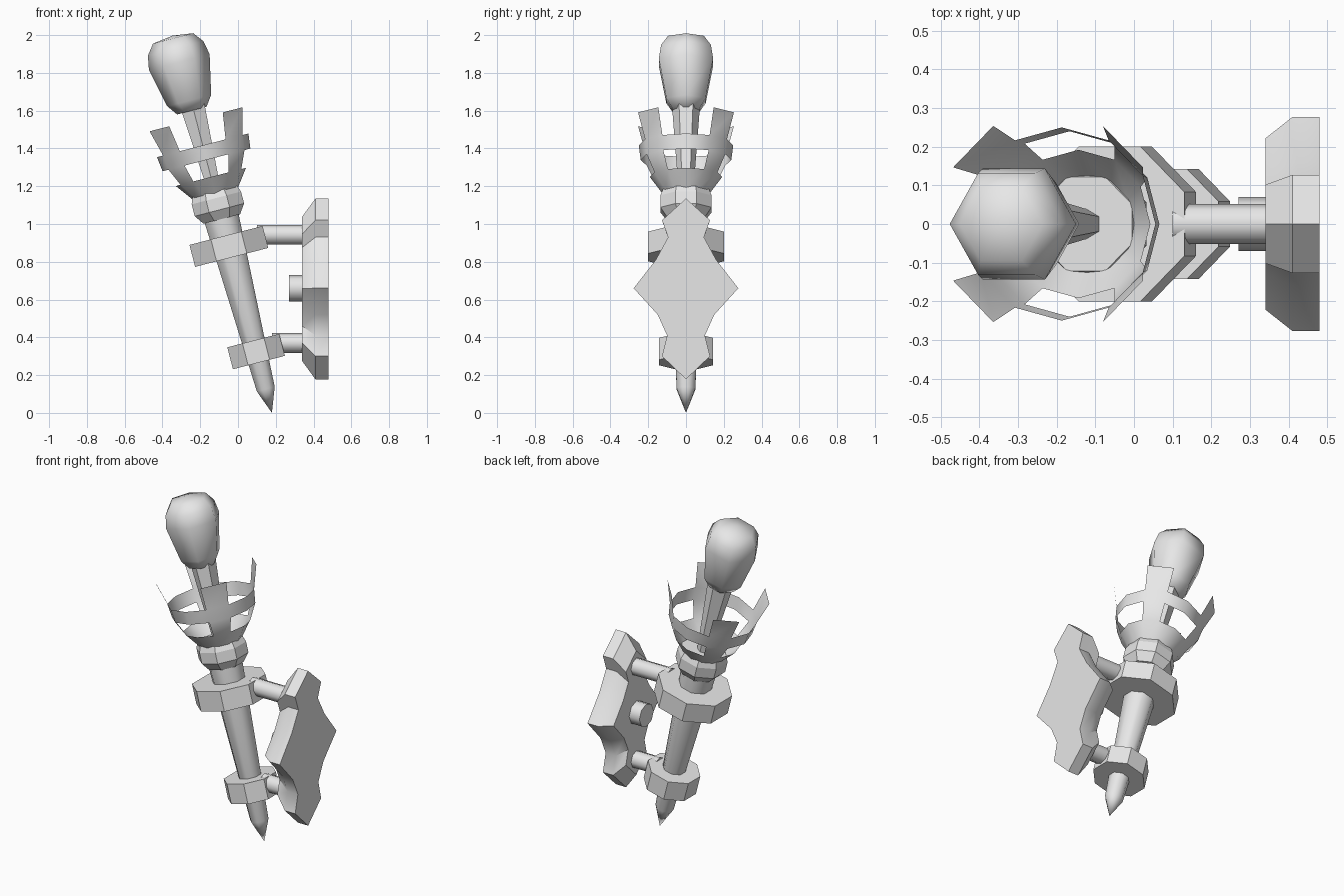
import bpy, bmesh, math
from mathutils import Matrix, Vector

cube = bpy.data.objects.get("Cube")
if cube:
    bpy.data.objects.remove(cube)

grey = bpy.data.materials.new("light_grey")
grey.use_nodes = True
grey.diffuse_color = (0.8, 0.8, 0.8, 1)
grey.node_tree.nodes["Principled BSDF"].inputs["Base Color"].default_value = (0.8, 0.8, 0.8, 1)

# The torch leans away from the wall plate
LEAN = Matrix.Translation((0.177, 0, 0.01)) @ Matrix.Rotation(math.radians(-14.5), 4, "Y")


def finish(name, bm, matrix, smooth):
    """Turn a bmesh into a named, shaded object."""
    mesh = bpy.data.meshes.new(name)
    bm.to_mesh(mesh)
    bm.free()
    mesh.materials.append(grey)
    obj = bpy.data.objects.new(name, mesh)
    bpy.context.collection.objects.link(obj)
    obj.matrix_world = matrix
    if smooth:
        bpy.ops.object.select_all(action="DESELECT")
        obj.select_set(True)
        bpy.context.view_layer.objects.active = obj
        bpy.ops.object.shade_smooth_by_angle(angle=math.radians(smooth))
    return obj


def ring_of(bm, sides, radius, z, turn):
    steps = [math.tau * i / sides + turn for i in range(sides)]
    return [bm.verts.new((radius * math.cos(a), radius * math.sin(a), z)) for a in steps]


def turned(name, profile, sides, turn=0.0, matrix=LEAN, smooth=0):
    """Closed solid from (radius, height) pairs; a zero radius makes a point."""
    bm = bmesh.new()
    rings = [ring_of(bm, sides, max(r, 0.0001), z, turn) for r, z in profile]
    for low, high in zip(rings, rings[1:]):
        for i in range(sides):
            j = (i + 1) % sides
            bm.faces.new((low[i], low[j], high[j], high[i]))
    bm.faces.new(rings[0][::-1])
    bm.faces.new(rings[-1])
    bmesh.ops.remove_doubles(bm, verts=bm.verts, dist=0.001)
    return finish(name, bm, matrix, smooth)


HALF = math.pi / 8
FLAT = 1 / math.cos(HALF)   # octagon corner radius for a flat-to-centre distance of 1

# Shaft, clamps and collar
turned("shaft", [(0, -0.01), (0.053, 0.12), (0.102, 1.08)], 8, HALF, smooth=50)
turned("lower_clamp", [(0.142 * FLAT, 0.265), (0.142 * FLAT, 0.385)], 8, HALF)
turned("upper_clamp", [(0.2 * FLAT, 0.84), (0.2 * FLAT, 0.96)], 8, HALF)
turned("collar", [(r * FLAT, z) for r, z in
                  [(0.1, 1.05), (0.135, 1.1), (0.135, 1.165), (0.122, 1.2)]], 8, HALF)

# Stick and flame
turned("stick", [(0.038, 1.19), (0.075, 1.68)], 6, math.pi / 6)
turned("flame", [(0.08, 1.645), (0.12, 1.7), (0.166, 1.91), (0.152, 1.985),
                 (0.11, 2.04), (0, 2.055)], 6,
       matrix=LEAN @ Matrix.Translation((-0.01, 0, 0)), smooth=65)

# Basket: full bowl, four posts, full hoop, four flared prongs
bm = bmesh.new()
levels = [(0.125, 1.19), (0.192, 1.28), (0.24, 1.373), (0.25, 1.453), (0.293, 1.595)]
rings = [ring_of(bm, 12, r, z, 0) for r, z in levels]
for level, (low, high) in enumerate(zip(rings, rings[1:])):
    for i in range(12):
        if level in (0, 2) or i % 3 == 1:
            j = (i + 1) % 12
            bm.faces.new((low[i], low[j], high[j], high[i]))
bmesh.ops.delete(bm, geom=[v for v in bm.verts if not v.link_faces], context="VERTS")
finish("basket", bm, LEAN, 35)

# Wall plate: mirrored outline with a tapered front
side = [(0.127, 1.02), (0.095, 0.93), (0.16, 0.81), (0.277, 0.66),
        (0.15, 0.52), (0.1, 0.41), (0.127, 0.3)]
outline = [(0, 1.135)] + side + [(0, 0.178)] + [(-y, z) for y, z in reversed(side)]
bm = bmesh.new()
loops = []
for x, scale in [(0.34, 0.8), (0.41, 1), (0.48, 1)]:
    loops.append([bm.verts.new((x, y * scale, 0.657 + (z - 0.657) * scale)) for y, z in outline])
for a, b in zip(loops, loops[1:]):
    for i in range(len(outline)):
        j = (i + 1) % len(outline)
        bm.faces.new((a[i], a[j], b[j], b[i]))
bm.faces.new(loops[0])
bm.faces.new(loops[-1])
bmesh.ops.recalc_face_normals(bm, faces=bm.faces)
finish("wall_plate", bm, Matrix.Identity(4), 40)

# Pegs and the knob between them
for name, start, z, radius in [("upper_peg", 0.1, 0.943, 0.052),
                               ("lower_peg", 0.18, 0.37, 0.052),
                               ("middle_knob", 0.27, 0.66, 0.07)]:
    place = Matrix.Translation((start, 0, z)) @ Matrix.Rotation(math.pi / 2, 4, "Y")
    turned(name, [(radius, 0), (radius, 0.36 - start)], 8, matrix=place, smooth=50)
